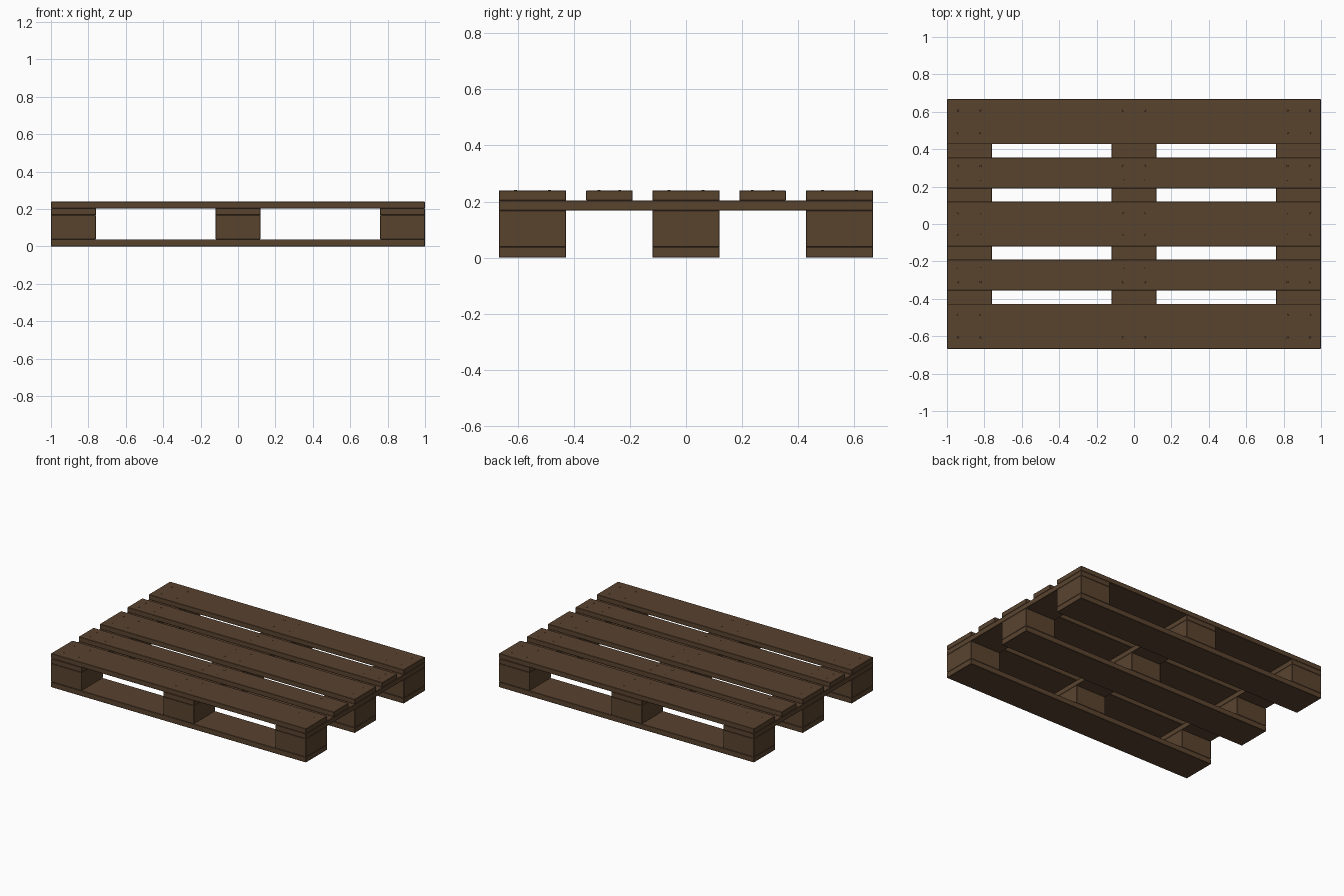
import bpy
import bmesh
from mathutils import Matrix, Vector

if "Cube" in bpy.data.objects:
    bpy.data.objects.remove(bpy.data.objects["Cube"])

wood = bpy.data.materials.new("brown_wood")
wood.diffuse_color = (0.10, 0.056, 0.028, 1)
wood.use_nodes = True
wood.node_tree.nodes["Principled BSDF"].inputs["Base Color"].default_value = wood.diffuse_color

# Layer heights from the ground up
Z_BASE, Z_BLOCK, Z_CROSS, Z_TOP = 0.038, 0.168, 0.204, 0.239


def finish(bm, name):
    mesh = bpy.data.meshes.new(name)
    bm.to_mesh(mesh)
    bm.free()
    mesh.materials.append(wood)
    obj = bpy.data.objects.new(name, mesh)
    bpy.context.collection.objects.link(obj)
    return obj


def plank(name, xc, yc, width, depth, z0, z1, edge=0.002):
    """Timber piece with slightly eased edges."""
    bm = bmesh.new()
    size = Vector((width, depth, z1 - z0))
    bmesh.ops.create_cube(bm, size=1, matrix=Matrix.Translation((xc, yc, (z0 + z1) / 2))
                          @ Matrix.Diagonal(size).to_4x4())
    bmesh.ops.bevel(bm, geom=bm.edges[:], offset=edge, segments=1, affect='EDGES')
    return finish(bm, name)


columns = (-0.88, 0, 0.88)
rows = (-0.547, 0, 0.547)

# Base boards and the spacer blocks standing on them
for y in rows:
    plank("base_board", 0, y, 2, 0.24, 0, Z_BASE)
    for x in columns:
        plank("spacer_block", x, y, 0.24, 0.24, Z_BASE, Z_BLOCK)

# Cross boards running front to back
for x in columns:
    plank("cross_board", x, 0, 0.24, 1.334, Z_BLOCK, Z_CROSS)

# Deck boards: three wide, two narrow, with nail spacing
deck = [(y, 0.24, 0.06) for y in rows] + [(s * 0.273, 0.166, 0.037) for s in (-1, 1)]
nails = bmesh.new()
for y, depth, gap in deck:
    plank("deck_board", 0, y, 2, depth, Z_CROSS, Z_TOP)
    for x in columns:
        for sx in (-1, 1):
            for sy in (-1, 1):
                bmesh.ops.create_cone(nails, cap_ends=True, segments=8, radius1=0.006,
                                      radius2=0.005, depth=0.003, matrix=Matrix.Translation(
                                          (x + sx * 0.06, y + sy * gap, Z_TOP)))
# Nail heads over every board crossing
finish(nails, "nail_heads")
